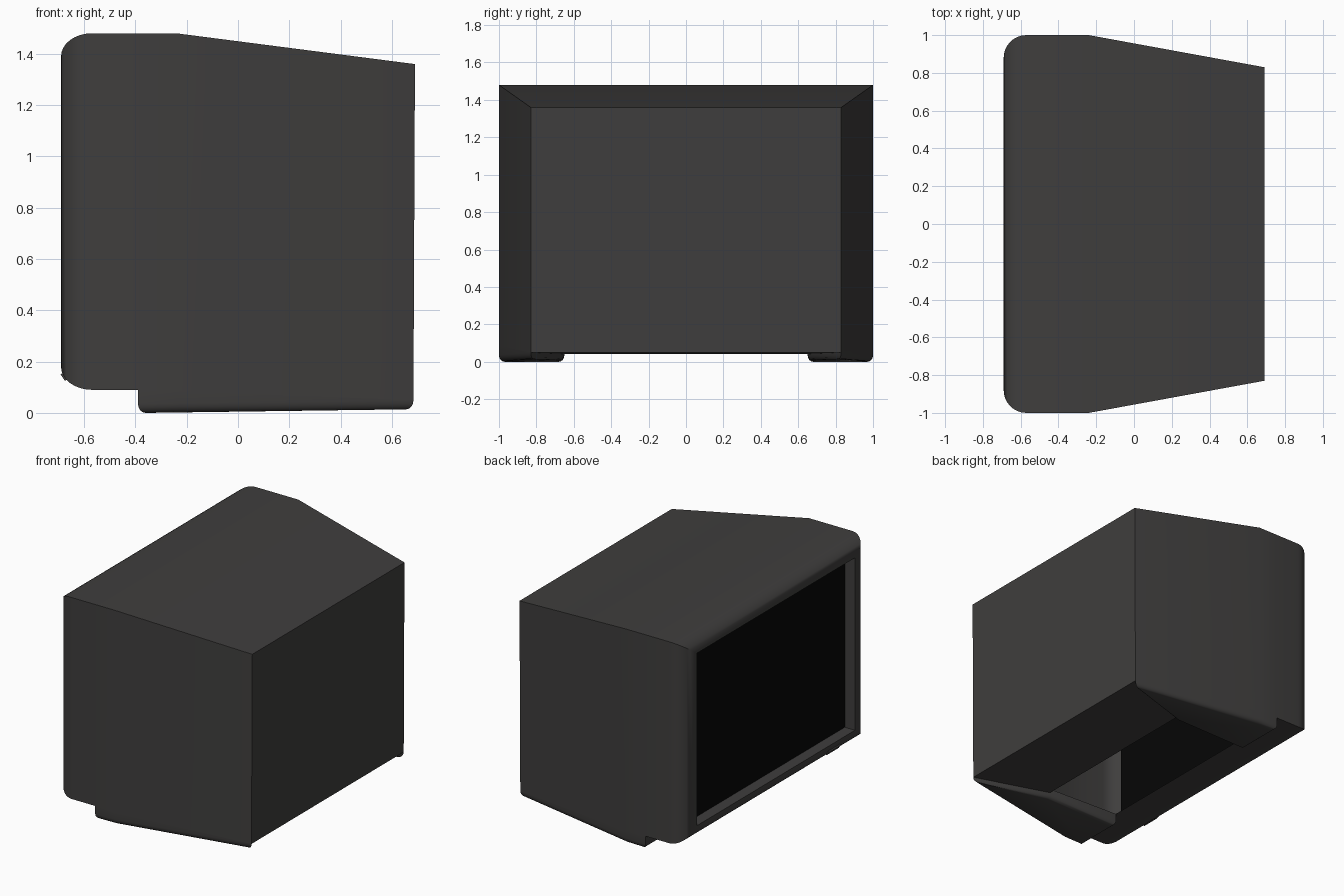
import bpy, bmesh
from math import sin, cos, pi, radians

if "Cube" in bpy.data.objects:
    bpy.data.objects.remove(bpy.data.objects["Cube"])


def material(name, rgb):
    m = bpy.data.materials.new(name)
    m.diffuse_color = (*rgb, 1)
    m.use_nodes = True
    m.node_tree.nodes["Principled BSDF"].inputs["Base Color"].default_value = m.diffuse_color
    return m


CASE = material("dark_plastic", (0.05, 0.048, 0.047))
GLASS = material("black_glass", (0.002, 0.002, 0.002))


def finish(name, bm, mat, smooth=True):
    bmesh.ops.recalc_face_normals(bm, faces=bm.faces[:])
    me = bpy.data.meshes.new(name)
    bm.to_mesh(me)
    bm.free()
    ob = bpy.data.objects.new(name, me)
    bpy.context.collection.objects.link(ob)
    me.materials.append(mat)
    if smooth:
        bpy.ops.object.select_all(action='DESELECT')
        bpy.context.view_layer.objects.active = ob
        ob.select_set(True)
        bpy.ops.object.shade_smooth_by_angle(angle=radians(30))
    return ob


def ring(bm, x, w, zb, zt, lean=0.0):
    # order: lower -y, lower +y, upper +y, upper -y
    return [bm.verts.new(p) for p in
            ((x - lean, -w, zb), (x - lean, w, zb), (x, w, zt), (x, -w, zt))]


def bridge(bm, a, b, skip=()):
    n = len(a)
    for i in range(n):
        if i not in skip:
            bm.faces.new((a[i], a[(i + 1) % n], b[(i + 1) % n], b[i]))


def under(x):
    # lower edge of the side walls behind the front bezel
    return 0.09 - 0.04 * (x + 0.39) / 1.08


# housing: recessed screen rim, rounded front, tapering back, open underside
bm = bmesh.new()
rings = [ring(bm, -0.61, 0.86, 0.19, 1.38), ring(bm, -0.688, 0.86, 0.19, 1.38)]
for i in range(9):
    a = i / 8 * pi / 2
    rings.append(ring(bm, -0.57 - 0.12 * cos(a), 0.88 + 0.12 * sin(a),
                      0.18 - 0.09 * sin(a), 1.39 + 0.09 * sin(a)))
rings.append(ring(bm, -0.39, 1, 0.09, 1.48))
for a, b in zip(rings, rings[1:]):
    bridge(bm, a, b)
mid = ring(bm, -0.24, 1, under(-0.24), 1.48)
back = ring(bm, 0.69, 0.83, 0.05, 1.36, lean=0.006)
bridge(bm, rings[-1], mid, skip=(0,))
bridge(bm, mid, back, skip=(0,))
bm.faces.new(back)
finish("tv_housing", bm, CASE)

# screen at the bottom of the recess
bm = bmesh.new()
bm.faces.new(ring(bm, -0.61, 0.86, 0.19, 1.38))
finish("screen", bm, GLASS, False)

# underside panel closing the rear part
bm = bmesh.new()
bm.faces.new([bm.verts.new(p) for p in
              ((0.684, -0.83, 0.05), (0.684, 0.83, 0.05),
               (0.175, 0.655, 0.042), (0.175, -0.655, 0.042))])
finish("rear_bottom_panel", bm, CASE, False)

# tapered base skirts with rounded lower edges
PLAN = [(-0.39, 0.65), (-0.39, 1), (-0.24, 1), (0.684, 0.83), (0.175, 0.65)]
INSET = [(-0.36, 0.68), (-0.36, 0.97), (-0.24, 0.97), (0.655, 0.815), (0.175, 0.68)]
for side, label in ((1, "right"), (-1, "left")):
    bm = bmesh.new()
    loops = [[bm.verts.new((x, side * y, under(x))) for x, y in PLAN]]
    for k in range(5):
        a = k / 4 * pi / 2
        t = 1 - cos(a)
        loop = []
        for (x, y), (u, v) in zip(PLAN, INSET):
            z = 0.035 * (1 - sin(a)) + 0.014 * (x + 0.39) / 1.08
            loop.append(bm.verts.new((x + (u - x) * t, side * (y + (v - y) * t), z)))
        loops.append(loop)
    for a, b in zip(loops, loops[1:]):
        bridge(bm, a, b)
    bm.faces.new(loops[-1])
    finish("base_skirt_" + label, bm, CASE)

# small control flap on the lower front edge
bpy.ops.mesh.primitive_cube_add(size=1, location=(-0.671, -0.635, 0.146),
                                rotation=(0, radians(-35), 0))
flap = bpy.context.object
flap.name = "control_flap"
flap.scale = (0.03, 0.13, 0.03)
flap.data.materials.append(CASE)
